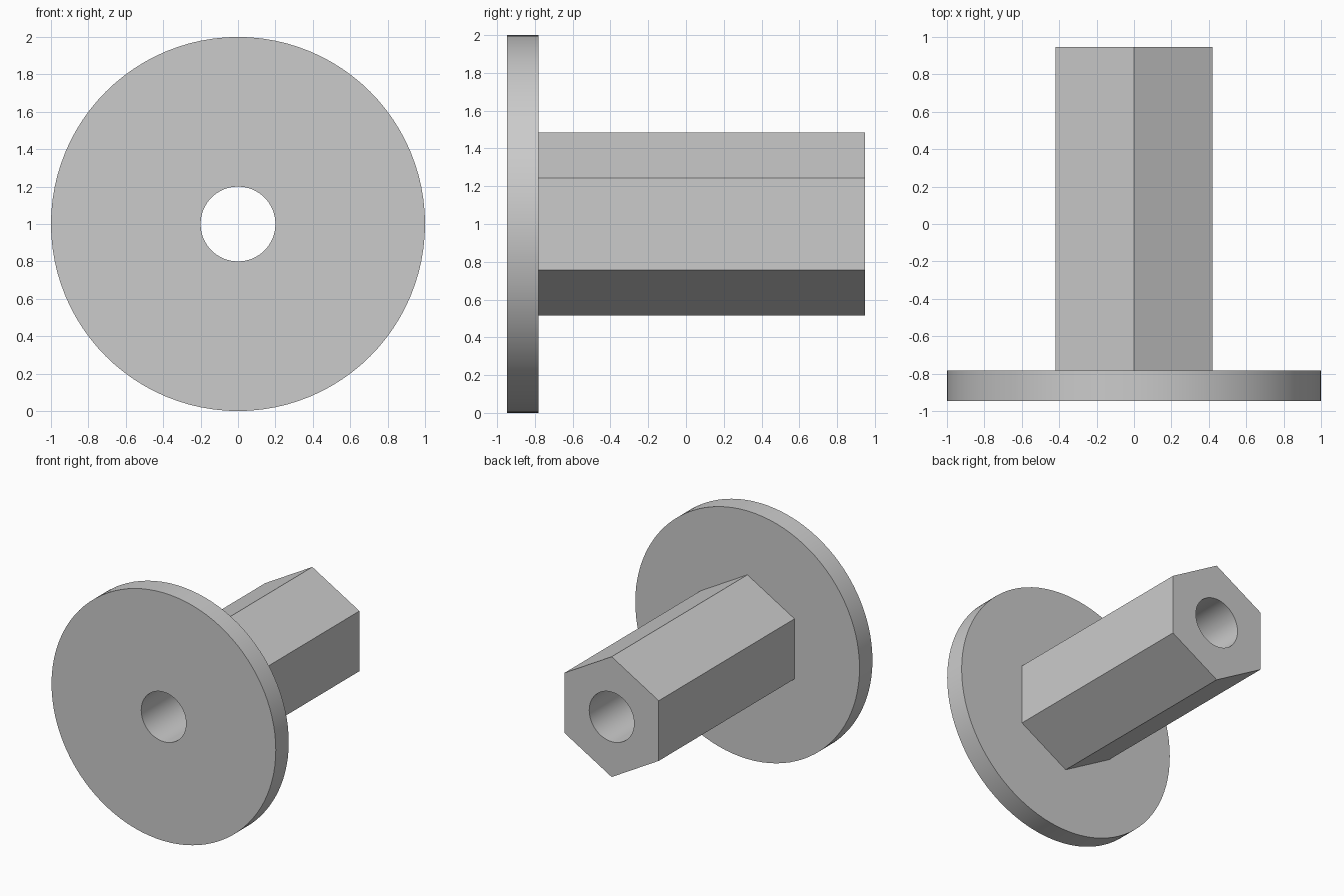
import bpy, bmesh, math

cube = bpy.data.objects.get("Cube")
if cube:
    bpy.data.objects.remove(cube, do_unlink=True)

SEGMENTS = 96
BORE, FLANGE, HEX_FLAT = 0.2, 1.0, 0.42
FRONT, STEP, BACK = -0.947, -0.782, 0.947

grey = bpy.data.materials.new("plain_grey")
grey.use_nodes = True
colour = (0.6, 0.6, 0.6, 1)
grey.diffuse_color = colour
grey.node_tree.nodes["Principled BSDF"].inputs["Base Color"].default_value = colour


def circle(radius):
    return lambda a: radius


def hexagon(flat):
    # distance to the outline of a hexagon with a corner at the top
    sixth = math.pi / 3
    return lambda a: flat / math.cos((a + sixth / 2) % sixth - sixth / 2)


def ring(bm, outline, y):
    verts = []
    for i in range(SEGMENTS):
        a = 2 * math.pi * i / SEGMENTS
        r = outline(a)
        verts.append(bm.verts.new((r * math.cos(a), y, 1 + r * math.sin(a))))
    return verts


# Closed section: bore, flange disc, hexagonal shaft, back to the bore
bm = bmesh.new()
rings = [ring(bm, outline, y) for outline, y in (
    (circle(BORE), FRONT),
    (circle(FLANGE), FRONT),
    (circle(FLANGE), STEP),
    (hexagon(HEX_FLAT), STEP),
    (hexagon(HEX_FLAT), BACK),
    (circle(BORE), BACK),
)]
for a, b in zip(rings, rings[1:] + rings[:1]):
    for i in range(SEGMENTS):
        j = (i + 1) % SEGMENTS
        bm.faces.new((a[i], a[j], b[j], b[i]))
bmesh.ops.recalc_face_normals(bm, faces=bm.faces)

mesh = bpy.data.meshes.new("flanged_hex_sleeve")
bm.to_mesh(mesh)
bm.free()
mesh.materials.append(grey)
sleeve = bpy.data.objects.new("flanged_hex_sleeve", mesh)
bpy.context.collection.objects.link(sleeve)

# Smooth the round surfaces, keep the edges crisp
bpy.ops.object.select_all(action='DESELECT')
sleeve.select_set(True)
bpy.context.view_layer.objects.active = sleeve
bpy.ops.object.shade_smooth_by_angle(angle=math.radians(30))
